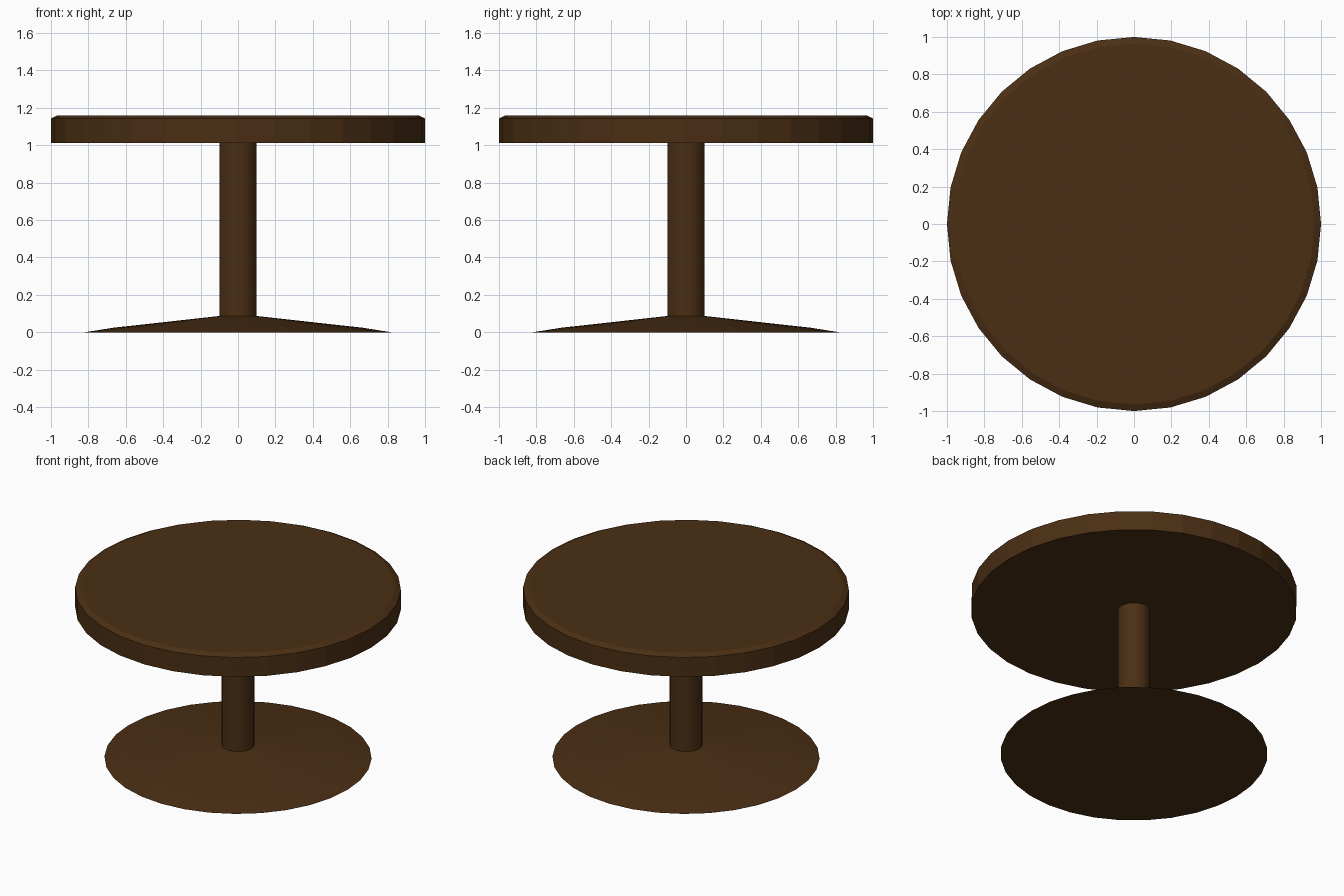
import bpy, bmesh
from math import cos, sin, tau

if "Cube" in bpy.data.objects:
    bpy.data.objects.remove(bpy.data.objects["Cube"])

SIDES = 32

wood = bpy.data.materials.new("dark_wood")
wood.diffuse_color = (0.07, 0.028, 0.007, 1)
wood.use_nodes = True
wood.node_tree.nodes["Principled BSDF"].inputs["Base Color"].default_value = wood.diffuse_color


def turned(name, profile):
    """Closed solid turned about z from (radius, height) points, bottom to top."""
    bm = bmesh.new()
    rings = [[bm.verts.new((r * cos(tau * i / SIDES), r * sin(tau * i / SIDES), z))
              for i in range(SIDES)] for r, z in profile]
    for low, high in zip(rings, rings[1:]):
        for i in range(SIDES):
            j = (i + 1) % SIDES
            bm.faces.new((low[i], low[j], high[j], high[i]))
    bm.faces.new(rings[0][::-1])
    bm.faces.new(rings[-1])
    mesh = bpy.data.meshes.new(name)
    bm.to_mesh(mesh)
    bm.free()
    mesh.materials.append(wood)
    obj = bpy.data.objects.new(name, mesh)
    bpy.context.collection.objects.link(obj)
    return obj


# Shallow conical foot
turned("base", [(0.82, 0), (0.67, 0.024), (0.1, 0.087)])
# Central column
turned("column", [(0.1, 0.08), (0.1, 1.015)])
# Round top with a small chamfer on the upper rim
turned("tabletop", [(1, 1.012), (1, 1.143), (0.965, 1.16)])
